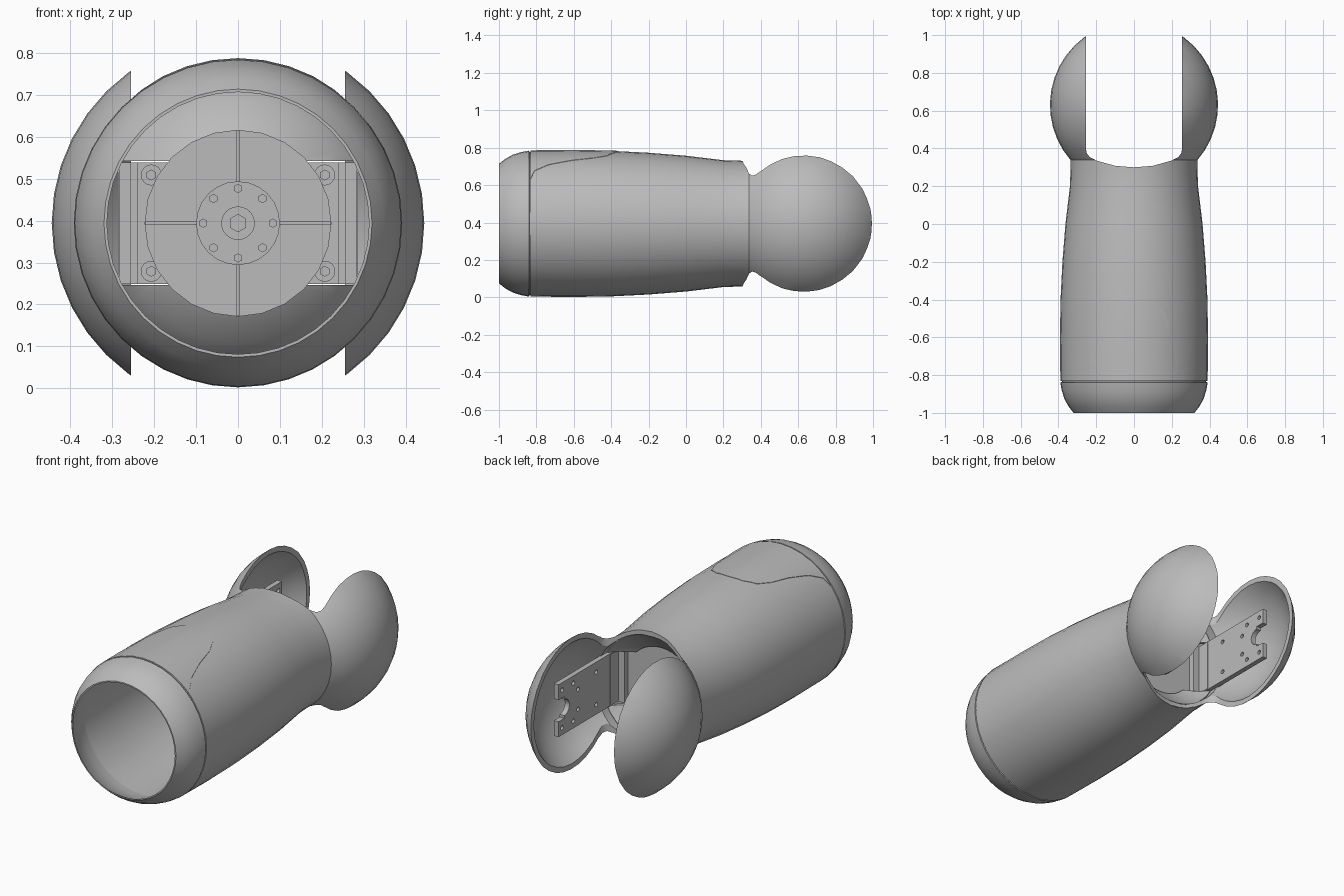
import bpy, bmesh, math
from mathutils import Matrix, Vector

if "Cube" in bpy.data.objects:
    bpy.data.objects.remove(bpy.data.objects["Cube"])

AXIS_Z = 0.394     # height of the long axis
JOINT_Y = 0.63     # centre of the forked joint
SLOT = 0.255       # half width of the fork slot

grey = bpy.data.materials.new("plain grey")
grey.use_nodes = True
grey.diffuse_color = (0.5, 0.5, 0.5, 1)
grey.node_tree.nodes["Principled BSDF"].inputs["Base Color"].default_value = (0.5, 0.5, 0.5, 1)


def finish(name, bm):
    bmesh.ops.recalc_face_normals(bm, faces=bm.faces)
    mesh = bpy.data.meshes.new(name)
    bm.to_mesh(mesh)
    bm.free()
    mesh.materials.append(grey)
    obj = bpy.data.objects.new(name, mesh)
    bpy.context.collection.objects.link(obj)
    return obj


def lathe(name, profile, segments=40):
    """Closed (y, radius) loop turned about the long axis."""
    bm = bmesh.new()
    rings = []
    for i in range(segments):
        a = 2 * math.pi * i / segments
        rings.append([bm.verts.new((r * math.sin(a), y, AXIS_Z + r * math.cos(a)))
                      for y, r in profile])
    n = len(profile)
    for i in range(segments):
        p, q = rings[i], rings[(i + 1) % segments]
        for j in range(n):
            k = (j + 1) % n
            bm.faces.new((p[j], p[k], q[k], q[j]))
    return finish(name, bm)


def box(name, lo, hi):
    lo, hi = Vector(lo), Vector(hi)
    bm = bmesh.new()
    size = hi - lo
    bmesh.ops.create_cube(bm, size=1, matrix=Matrix.Translation((lo + hi) / 2)
                          @ Matrix.Diagonal((*size, 1)))
    return finish(name, bm)


def cylinder(name, centre, radius, depth, axis="Y", sides=24):
    bm = bmesh.new()
    turn = Matrix.Rotation(math.pi / 2, 4, "X" if axis == "Y" else "Y")
    bmesh.ops.create_cone(bm, cap_ends=True, segments=sides, radius1=radius, radius2=radius,
                          depth=depth, matrix=Matrix.Translation(centre) @ turn)
    return finish(name, bm)


def prism(name, outline, z0, z1):
    bm = bmesh.new()
    face = bm.faces.new([bm.verts.new((x, y, z0)) for x, y in outline])
    top = bmesh.ops.extrude_face_region(bm, geom=[face])["geom"]
    bmesh.ops.translate(bm, vec=(0, 0, z1 - z0),
                        verts=[v for v in top if isinstance(v, bmesh.types.BMVert)])
    return finish(name, bm)


def select(obj):
    bpy.ops.object.select_all(action="DESELECT")
    obj.select_set(True)
    bpy.context.view_layer.objects.active = obj


def carve(obj, cutter, operation="DIFFERENCE"):
    mod = obj.modifiers.new("carve", "BOOLEAN")
    mod.object, mod.operation, mod.solver = cutter, operation, "EXACT"
    select(obj)
    bpy.ops.object.modifier_apply(modifier=mod.name)
    bpy.data.objects.remove(cutter)


def mirrored(points):
    """Half outline ending on x = 0, completed on the other side."""
    return points + [(-x, y) for x, y in reversed(points[:-1])]


def dome(radius, first, last, steps=12):
    angles = [math.radians(first + (last - first) * i / steps) for i in range(steps + 1)]
    return [(JOINT_Y + radius * math.sin(a), radius * math.cos(a)) for a in angles]


# Hollow arm shell that swells into a ball around the joint
tube = [(-0.832, 0.39), (-0.6, 0.392), (-0.4, 0.389), (-0.2, 0.379), (0, 0.363), (0.2, 0.339), (0.3, 0.336)]
outer = tube + dome(0.445, -41, 62)
inner = dome(0.422, 61, -42) + [(y, r - 0.022) for y, r in reversed(tube)]
shell = lathe("arm_shell", outer + inner)

# Slot with a bowed floor leaves two domed fork ears
floor = [(SLOT, 1.3), (SLOT, 0.40), (0.25, 0.375), (0.235, 0.355), (0.2, 0.336),
         (0.1, 0.308), (0, 0.3)]
carve(shell, prism("slot_cutter", mirrored(floor), -0.3, 1.2))

# Rounded front collar, set off by a narrow seam
collar = lathe("front_collar", [
    (-1, 0.32), (-0.965, 0.347), (-0.925, 0.369), (-0.88, 0.383), (-0.839, 0.39),
    (-0.837, 0.382), (-0.83, 0.382), (-0.83, 0.366), (-0.88, 0.36), (-0.94, 0.342), (-1, 0.313)])

# Tongue-shaped cover on top of the arm
tongue = [(0.31, -0.831), (0.27, -0.81), (0.235, -0.74), (0.2, -0.62), (0.175, -0.5),
          (0.14, -0.42), (0.08, -0.38), (0, -0.368)]
cover = lathe("top_cover", [(y, r + 0.002) for y, r in tube[:4]]
              + [(y, r - 0.004) for y, r in reversed(tube[:4])])
carve(cover, prism("cover_cutter", mirrored(tongue), 0.5, 1.0), "INTERSECT")

# Dished bulkhead behind the fork, opened for the bracket
bulkhead = lathe("bulkhead", [(0.295, 0.32), (0.245, 0.285), (0.2, 0.22),
                              (0.215, 0.215), (0.258, 0.275), (0.3, 0.31)])
carve(bulkhead, box("bracket_cutter", (-0.4, 0, AXIS_Z - 0.148), (0.4, 0.5, AXIS_Z + 0.148)))

# Motor: flange, ribbed round face, hub
box("motor_flange", (-0.24, 0.17, AXIS_Z - 0.145), (0.24, 0.2, AXIS_Z + 0.145))
cylinder("motor_face", (0, 0.175, AXIS_Z), 0.223, 0.05)
cylinder("motor_hub", (0, 0.15, AXIS_Z), 0.1, 0.04)
cylinder("hub_centre", (0, 0.13, AXIS_Z), 0.04, 0.02)
cylinder("hub_hex", (0, 0.12, AXIS_Z), 0.022, 0.02, sides=6)
cylinder("rear_hub", (0, 0.21, AXIS_Z), 0.1, 0.03)
for i in range(4):
    a = i * math.pi / 2
    rib = box("face_rib", (0.1, 0.146, -0.004), (0.222, 0.152, 0.004))
    rib.data.transform(Matrix.Translation((0, 0, AXIS_Z)) @ Matrix.Rotation(a, 4, "Y"))
for i in range(8):
    a = i * math.pi / 4
    cylinder("hub_bolt", (0.083 * math.cos(a), 0.127, AXIS_Z + 0.083 * math.sin(a)), 0.011, 0.012, sides=6)
for sx in (-1, 1):
    for sz in (-1, 1):
        spot = (sx * 0.207, 0.165, AXIS_Z + sz * 0.115)
        cylinder("flange_washer", spot, 0.025, 0.012, sides=16)
        cylinder("flange_bolt", (spot[0], 0.155, spot[2]), 0.013, 0.016, sides=6)

# Side brackets inside the ears: notched end, bolt holes, mounting strip
for side, sx in (("left", 1), ("right", -1)):
    x = sx * 0.27
    plate = box(side + "_bracket", (x - 0.014, 0.17, AXIS_Z - 0.145), (x + 0.014, 0.75, AXIS_Z + 0.145))
    carve(plate, box("notch_cutter", (x - 0.1, 0.7, AXIS_Z - 0.06), (x + 0.1, 0.9, AXIS_Z + 0.06)))
    carve(plate, cylinder("round_cutter", (x, 0.7, AXIS_Z), 0.045, 0.2, "X"))
    for y, dz in ((0.72, 0.105), (0.62, 0.105), (0.58, 0.055), (0.42, 0.09)):
        for sz in (-1, 1):
            carve(plate, cylinder("hole_cutter", (x, y, AXIS_Z + sz * dz), 0.012, 0.2, "X", 12))
    box(side + "_bracket_foot", (sx * 0.235 - 0.02, 0.18, AXIS_Z - 0.145),
        (sx * 0.235 + 0.02, 0.23, AXIS_Z + 0.145))
    box(side + "_bracket_step", (x - 0.016, 0.2, AXIS_Z - 0.14), (x + 0.016, 0.3, AXIS_Z + 0.14))

# Smooth the turned parts, keeping crisp edges
for obj in list(bpy.context.scene.objects):
    if obj.type == "MESH" and obj.name.startswith(("arm", "front", "top", "bulkhead", "motor", "hub", "rear")):
        select(obj)
        bpy.ops.object.shade_smooth_by_angle(angle=math.radians(30))
